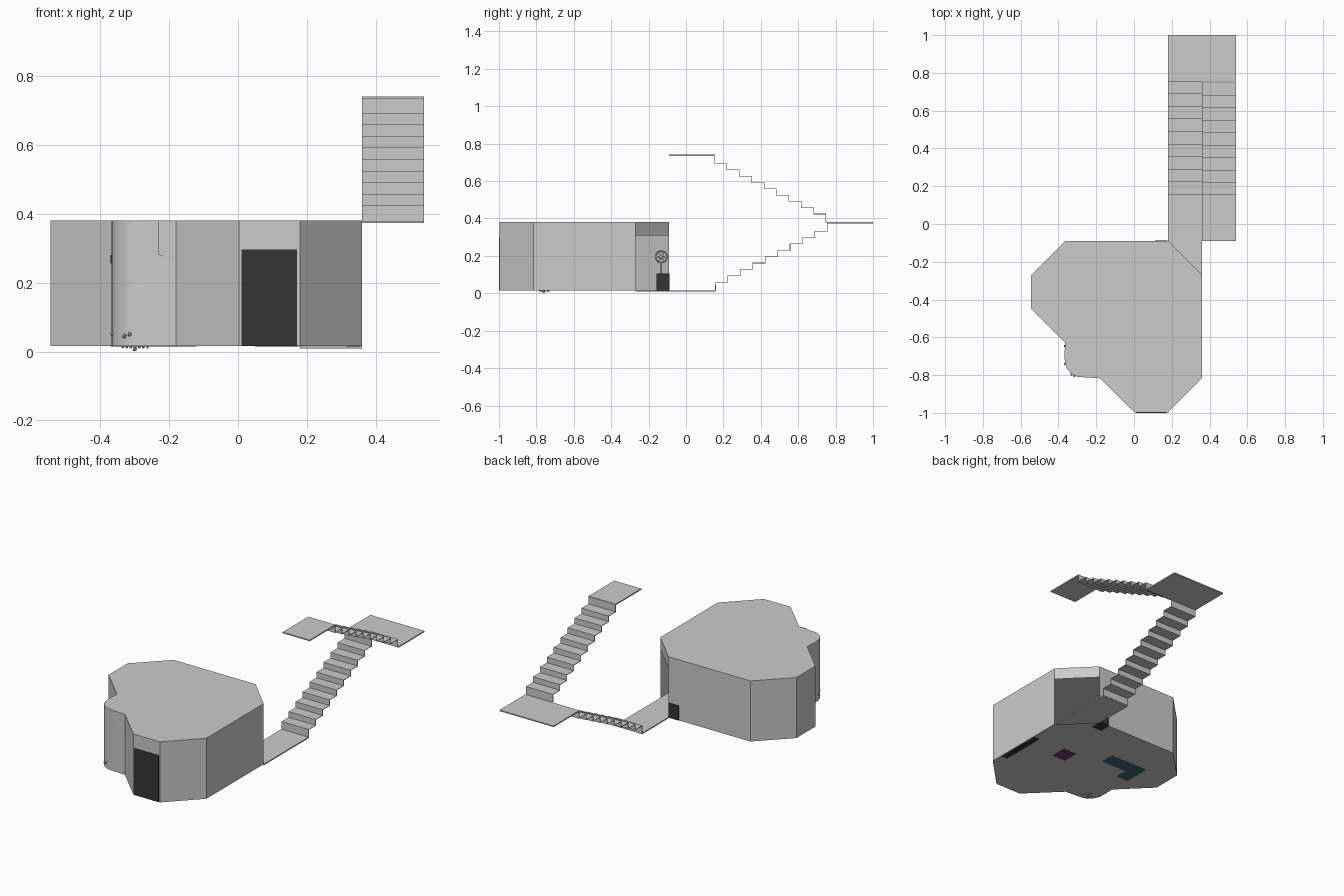
import bpy, bmesh, math, random
from mathutils import Vector

if "Cube" in bpy.data.objects:
    bpy.data.objects.remove(bpy.data.objects["Cube"])

random.seed(4)
FLOOR, CEIL = 0.016, 0.38


def mat(name, col):
    m = bpy.data.materials.new(name)
    m.diffuse_color = (*col, 1)
    m.use_nodes = True
    m.node_tree.nodes["Principled BSDF"].inputs["Base Color"].default_value = m.diffuse_color
    return m


black = mat("black", (0.035, 0.035, 0.035))
teal = mat("teal", (0.05, 0.13, 0.17))
plum = mat("plum", (0.16, 0.04, 0.11))


def mesh(name, verts, faces, m=None):
    me = bpy.data.meshes.new(name)
    me.from_pydata([tuple(v) for v in verts], [], faces)
    ob = bpy.data.objects.new(name, me)
    bpy.context.collection.objects.link(ob)
    if m:
        me.materials.append(m)
    return ob


def box(name, x, y, z, m=None):
    v = [(a, b, c) for c in z for b in y for a in x]
    f = [(0, 2, 3, 1), (4, 5, 7, 6), (0, 1, 5, 4), (2, 6, 7, 3), (0, 4, 6, 2), (1, 3, 7, 5)]
    return mesh(name, v, f, m)


def walls(name, pts, z0, z1, m=None):
    """Open vertical strip along a plan polyline."""
    n = len(pts)
    v = [(x, y, z0) for x, y in pts] + [(x, y, z1) for x, y in pts]
    return mesh(name, v, [(i, i + 1, n + i + 1, n + i) for i in range(n - 1)], m)


def prism(name, pts, z0, z1, m=None):
    n = len(pts)
    v = [(x, y, z0) for x, y in pts] + [(x, y, z1) for x, y in pts]
    f = [tuple(reversed(range(n))), tuple(range(n, 2 * n))]
    f += [(i, (i + 1) % n, n + (i + 1) % n, n + i) for i in range(n)]
    return mesh(name, v, f, m)


# Room plan, counter-clockwise from the right doorway jamb; doorway is the diagonal
bay = [(-0.365, -0.63), (-0.368, -0.70)]
bay += [(-0.275 - 0.093 * math.cos(a), -0.715 - 0.097 * math.sin(a))
        for a in [math.radians(15 * k) for k in range(1, 6)]]
bay += [(-0.26, -0.812), (-0.18, -0.817)]
back = [(0.18, -0.09), (-0.365, -0.09), (-0.545, -0.27), (-0.545, -0.45), bay[0]]
front = [bay[-1], (0.003, -0.998), (0.18, -0.998), (0.36, -0.815), (0.36, -0.27)]
plan = back + bay[1:] + front[1:]

walls("back_walls", back, FLOOR, CEIL)
walls("front_walls", front, FLOOR, CEIL)
walls("doorway_header", [front[-1], back[0]], 0.31, CEIL)
curved = walls("curved_wall", bay, FLOOR, CEIL)
for p in curved.data.polygons:
    p.use_smooth = True

n = len(plan)
mesh("floor", [(x, y, FLOOR) for x, y in plan], [tuple(reversed(range(n)))])
mesh("ceiling", [(x, y, CEIL) for x, y in plan], [tuple(range(n))])

# Dark front door and the angled panel at the top of the curved wall
box("front_door", (0.01, 0.172), (-1.0, -0.996), (FLOOR, 0.297), black)
mesh("corner_panel", [(-0.232, -0.819, CEIL), (-0.232, -0.819, 0.282),
                      (-0.18, -0.819, 0.26), (-0.18, -0.819, CEIL)], [(0, 1, 2, 3)])

# Landings
T = 0.007
prism("lower_landing", [(0.18, -0.09), (0.36, -0.27), (0.36, 0.158), (0.18, 0.158)], 0.009, 0.016)
box("middle_landing", (0.18, 0.54), (0.755, 1.0), (0.373, 0.38))
box("upper_landing", (0.36, 0.54), (-0.09, 0.153), (0.734, 0.741))


def flight(name, x0, x1, y0, y1, z0, z1, risers=10):
    """Thin folded staircase: treads and risers as one sheet."""
    run = (y1 - y0) / (risers - 1)
    ends = 0.046
    rise = (z1 - z0 - 2 * ends) / (risers - 2)
    prof, z = [(y0, z0)], z0
    for k in range(risers):
        z += ends if k in (0, risers - 1) else rise
        prof.append((y0 + run * k, z))
        if k < risers - 1:
            prof.append((y0 + run * (k + 1), z))
    v = [(x, y, z) for y, z in prof for x in (x0, x1)]
    ob = mesh(name, v, [(2 * i, 2 * i + 1, 2 * i + 3, 2 * i + 2) for i in range(len(prof) - 1)])
    s = ob.modifiers.new("thickness", "SOLIDIFY")
    s.thickness = 0.004
    s.offset = 0


flight("lower_stairs", 0.18, 0.36, 0.158, 0.755, 0.014, 0.378)
flight("upper_stairs", 0.36, 0.54, 0.748, 0.153, 0.378, 0.739)

# Furniture inside; the bases just show through the floor
B = FLOOR - 0.001
box("media_cabinet", (0.315, 0.355), (-0.74, -0.455), (B, 0.07), black)
box("screen", (0.345, 0.352), (-0.70, -0.49), (0.11, 0.22), black)
box("low_table", (0.05, 0.14), (-0.55, -0.45), (B, 0.055), plum)
sofa = [(-0.12, -0.42), (-0.12, -0.335), (-0.37, -0.335), (-0.37, -0.5), (-0.29, -0.5), (-0.29, -0.42)]
prism("sofa_seat", sofa[::1], B, 0.06, teal)
box("sofa_back", (-0.37, -0.12), (-0.355, -0.335), (0.06, 0.1), teal)
box("sofa_side", (-0.37, -0.35), (-0.5, -0.355), (0.06, 0.1), teal)
box("door_cabinet", (0.11, 0.178), (-0.158, -0.088), (B, 0.105), black)


# Round fan standing on the cabinet, facing the doorway
def fan():
    c = Vector((0.145, -0.132, 0.195))
    bpy.ops.mesh.primitive_torus_add(major_radius=0.031, minor_radius=0.004, major_segments=20,
                                     minor_segments=6, location=c, rotation=(0, math.pi / 2, 0))
    bpy.context.object.name = "fan_ring"
    bpy.ops.mesh.primitive_uv_sphere_add(segments=12, ring_count=8, radius=0.01, location=c)
    bpy.context.object.name = "fan_hub"
    bpy.ops.mesh.primitive_cylinder_add(vertices=8, radius=0.005, depth=0.065,
                                        location=(c.x, c.y, 0.135))
    bpy.context.object.name = "fan_stem"
    for k in range(3):
        bpy.ops.mesh.primitive_cube_add(size=1, location=c, rotation=(k * math.pi / 3, 0, 0))
        bpy.context.object.scale = (0.003, 0.06, 0.008)
        bpy.context.object.name = "fan_blade"


fan()


# Small pebbles poking through the curved corner
def pebble(loc, r):
    bpy.ops.mesh.primitive_ico_sphere_add(subdivisions=1, radius=r, location=loc)
    bpy.context.object.name = "pebble"


for k in range(7):
    pebble((-0.335 + k * 0.012, random.uniform(-0.785, -0.73), 0.013), random.uniform(0.004, 0.006))
pebble((-0.30, -0.76, 0.007), 0.007)
for loc in ((-0.365, -0.74, 0.052), (-0.33, -0.795, 0.045), (-0.315, -0.803, 0.05)):
    pebble(loc, 0.007)
box("wall_hook", (-0.371, -0.36), (-0.65, -0.64), (0.256, 0.28), black)
